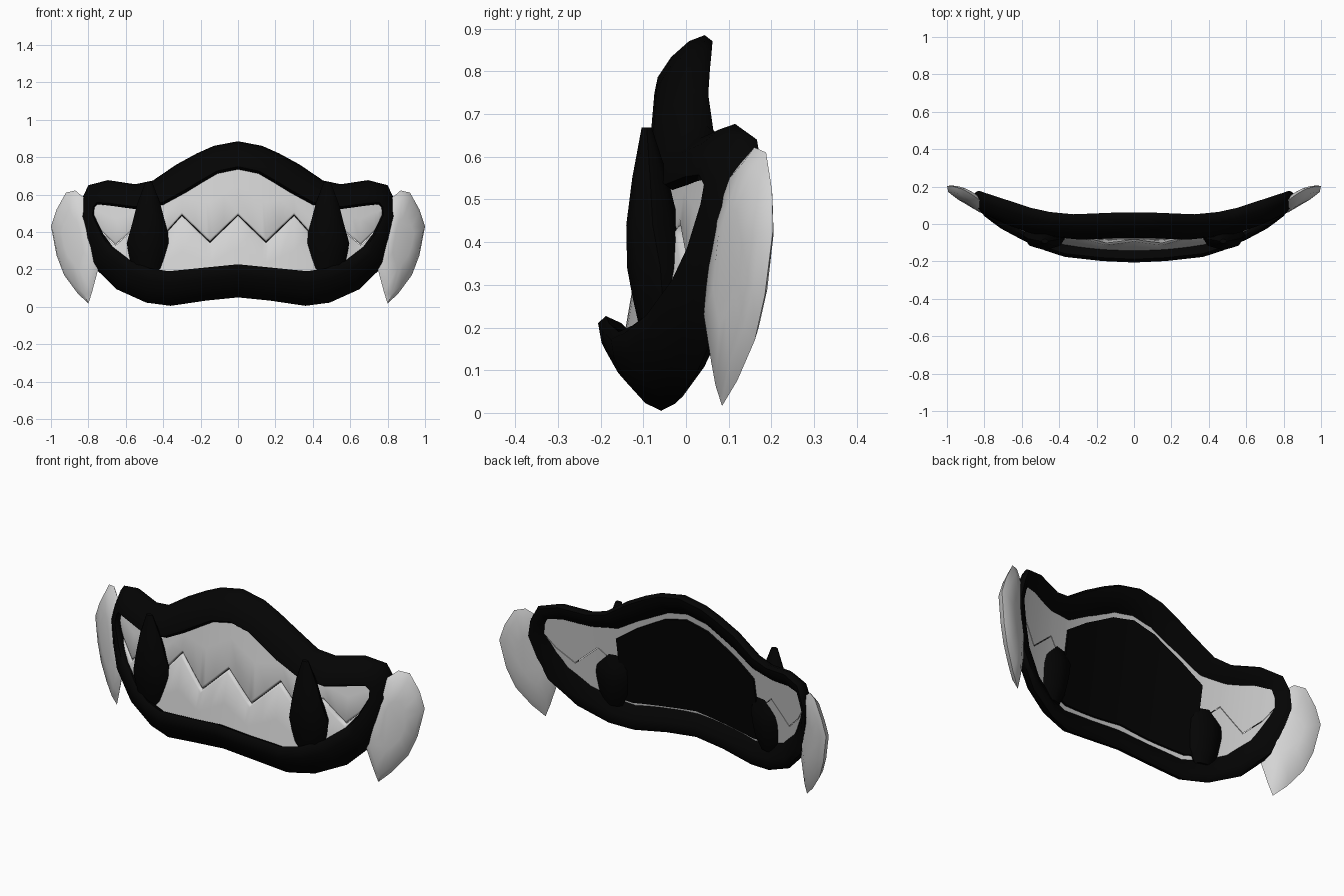
import bpy, bmesh, math
from mathutils import Vector

if "Cube" in bpy.data.objects:
    bpy.data.objects.remove(bpy.data.objects["Cube"])


def material(name, c):
    m = bpy.data.materials.new(name)
    m.diffuse_color = (c, c, c, 1)
    m.use_nodes = True
    m.node_tree.nodes["Principled BSDF"].inputs["Base Color"].default_value = m.diffuse_color
    return m


BLACK = material("black", 0.0012)
WHITE = material("bone white", 0.66)


def make(name, bm, mat, angle=50):
    bmesh.ops.recalc_face_normals(bm, faces=bm.faces[:])
    me = bpy.data.meshes.new(name)
    bm.to_mesh(me)
    bm.free()
    me.materials.append(mat)
    ob = bpy.data.objects.new(name, me)
    bpy.context.collection.objects.link(ob)
    bpy.ops.object.select_all(action='DESELECT')
    ob.select_set(True)
    bpy.context.view_layer.objects.active = ob
    bpy.ops.object.shade_smooth_by_angle(angle=math.radians(angle))
    return ob


def loft(bm, rings, closed=False):
    """Skin a series of equal vertex rings; cap the ends unless closed."""
    vr = [[bm.verts.new(p) for p in r] for r in rings]
    n = len(vr[0])
    for i in range(len(vr) if closed else len(vr) - 1):
        a, b = vr[i], vr[(i + 1) % len(vr)]
        for k in range(n):
            bm.faces.new((a[k], a[(k + 1) % n], b[(k + 1) % n], b[k]))
    if not closed:
        bm.faces.new(vr[0])
        bm.faces.new(vr[-1])


def lerp(pts, x):
    for (x0, z0), (x1, z1) in zip(pts, pts[1:]):
        if x <= x1:
            return z0 + (z1 - z0) * (x - x0) / (x1 - x0)
    return pts[-1][1]


# Lip: closed tube; each row is outer x, z, inner x, z, depth
HALF = [(0, .885, 0, .735, -.006), (.13, .86, .11, .712, -.008), (.22, .82, .19, .665, -.012),
        (.33, .76, .28, .61, -.016), (.455, .675, .40, .545, -.004), (.55, .655, .55, .522, .018),
        (.695, .677, .68, .54, .065), (.80, .65, .75, .548, .098), (.835, .575, .768, .53, .11),
        (.855, .48, .77, .49, .102), (.83, .36, .72, .388, .07), (.785, .227, .67, .32, .035),
        (.65, .094, .57, .243, -.025), (.49, .022, .47, .205, -.075), (.36, .005, .37, .19, -.108),
        (.17, .033, .17, .21, -.13), (0, .05, 0, .227, -.138)]
path = HALF + [(-a, b, -c, d, y) for a, b, c, d, y in HALF[-2:0:-1]]
rings = []
for ox, oz, ix, iz, y in path:
    c = Vector(((ox + ix) / 2, y, (oz + iz) / 2))
    h = Vector(((ox - ix) / 2, .05, (oz - iz) / 2))
    d = Vector((0, .047, 0))
    rings.append([c + h * math.cos(t) + d * math.sin(t)
                  for t in (math.tau * k / 10 for k in range(10))])
bm = bmesh.new()
loft(bm, rings, closed=True)
make("lip", bm, BLACK, 60)

# Teeth: curved plates meeting along a zigzag
UPPER = [(0, .81), (.13, .78), (.3, .685), (.42, .60), (.565, .60), (.73, .61), (.80, .54)]
LOWER = [(0, .14), (.17, .12), (.37, .10), (.53, .13), (.61, .17), (.75, .31), (.80, .47)]
ZIGZAG = [(0, .49), (.15, .345), (.3, .49), (.43, .345), (.53, .44), (.655, .33), (.74, .41), (.80, .50)]


def depth(x, z):
    return -.03 - .09 * (.74 - z) / .52 + .27 * x * x


def plate(name, edge_a, edge_b, xmax, mat, front, thick, bevel):
    """Plate from edge_a to edge_b, with edge_b rounded back by bevel."""
    xs = sorted({p[0] for p in UPPER + LOWER + ZIGZAG if p[0] < xmax} | {xmax, .075, .225})
    xs = [-x for x in xs[:0:-1]] + xs
    rings = []
    for x in xs:
        a, b = edge_a(abs(x)), edge_b(abs(x))
        s = 1 if a > b else -1
        zs = [a, a + (b - a) * .5, b + s * min(.014, abs(a - b) * .3), b]
        ring = [Vector((x, depth(x, z) + front, z)) for z in zs]
        ring[-1].y += bevel
        ring += [Vector((x, depth(x, z) + front + thick, z)) for z in zs[::-1]]
        rings.append(ring)
    bm = bmesh.new()
    loft(bm, rings)
    return make(name, bm, mat, 60)


plate("upper_teeth", lambda x: lerp(UPPER, x), lambda x: lerp(ZIGZAG, x) + .002,
      .79, WHITE, -.012, .03, .008)
plate("lower_teeth", lambda x: lerp(LOWER, x), lambda x: lerp(ZIGZAG, x) - .002,
      .79, WHITE, -.018, .036, .008)

# Dark panel behind the middle teeth
plate("back_panel", lambda x: lerp(UPPER, x) - .082, lambda x: lerp(LOWER, x) + .05,
      .42, BLACK, .022, .012, 0)

# Pairs of fangs
TUSK = [(.668, .018, .012, -.092), (.55, .062, .042, -.084), (.44, .09, .062, -.078),
        (.34, .118, .078, -.060), (.27, .105, .07, -.055), (.19, .085, .055, -.052),
        (.12, .05, .03, -.055)]
CLAW = [(.87, .622), (.92, .61), (.97, .52), (1.0, .43), (.97, .275), (.93, .17), (.86, .075),
        (.80, .016), (.78, .08), (.745, .21), (.765, .34), (.79, .48), (.82, .58)]
for side, label in ((-1, "left"), (1, "right")):
    # Dark fang standing in front of the teeth
    bm = bmesh.new()
    loft(bm, [[Vector((side * .477 + rx * math.cos(t), y + ry * math.sin(t), z))
               for t in (math.tau * k / 8 for k in range(8))] for z, rx, ry, y in TUSK])
    make(label + "_dark_fang", bm, BLACK)

    # Pale outer fang: lens-shaped blade swept backwards
    def blade(scale, push):
        out = []
        for x, z in CLAW:
            x, z = .865 + (x - .865) * scale, .36 + (z - .36) * scale
            y = .052 + (x - .745) * .59 + max(0, z - .42) * .17
            out.append(Vector((side * (x - push * .5), y + push * .86, z)))
        return out
    bm = bmesh.new()
    loft(bm, [blade(.45, -.032), blade(.86, -.024), blade(1, 0),
              blade(.84, .018), blade(.45, .034)])
    make(label + "_outer_fang", bm, WHITE, 60)
